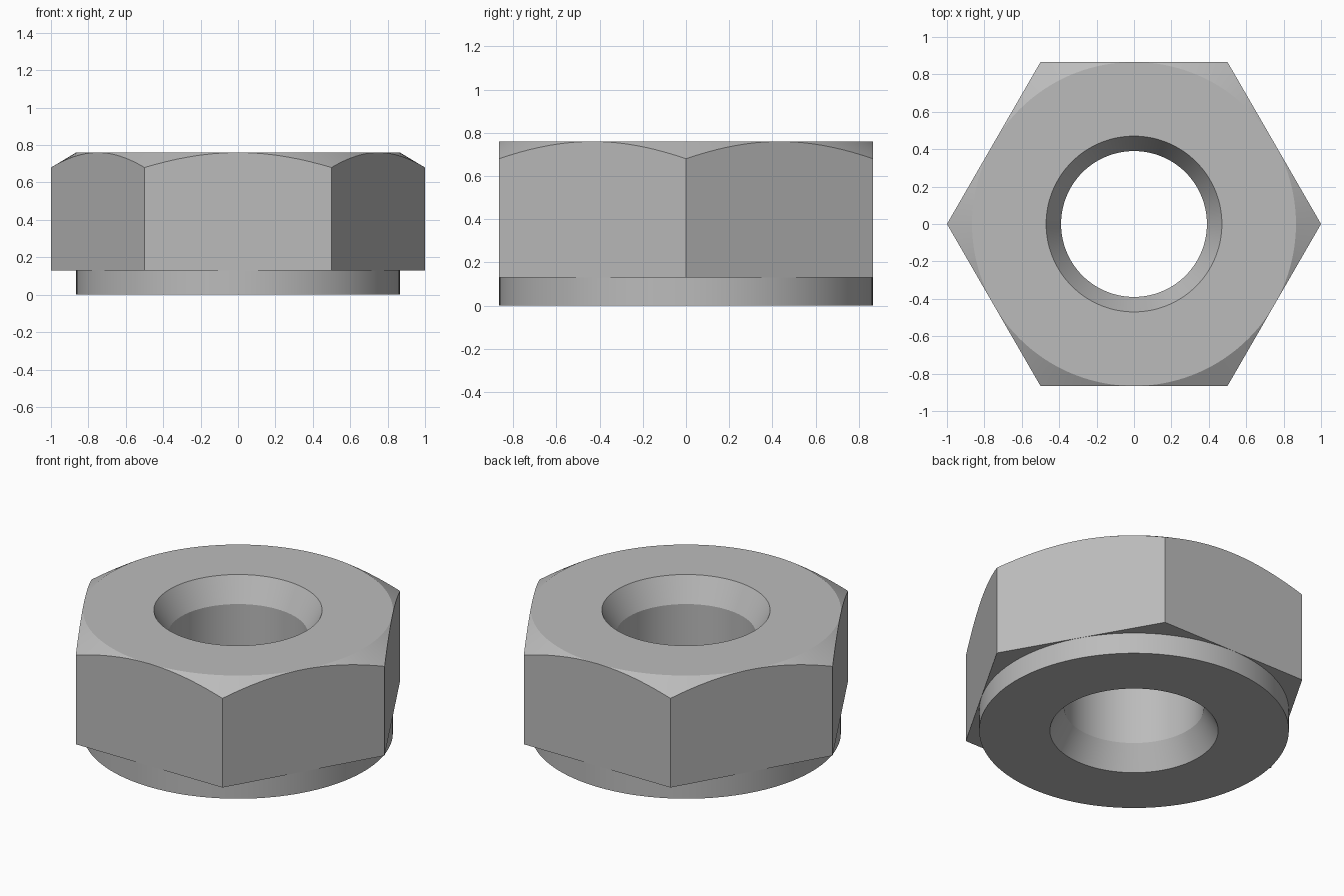
import bpy
import bmesh
import math

if "Cube" in bpy.data.objects:
    bpy.data.objects.remove(bpy.data.objects["Cube"], do_unlink=True)

SEGMENTS = 120
APOTHEM = math.cos(math.pi / 6)
HEIGHT, COLLAR_TOP, CORNER_Z = 0.76, 0.13, 0.68
COLLAR_R, BORE_R, MOUTH_R, MOUTH_DEPTH = 0.865, 0.39, 0.47, 0.145


def hex_radius(angle):
    """Distance from the axis to the hexagon outline, corners on the x axis."""
    return APOTHEM / math.cos(angle % (math.pi / 3) - math.pi / 6)


def chamfer_z(angle):
    """Height at which the conical chamfer meets the hexagon sides."""
    slope = (HEIGHT - CORNER_Z) / (1 - APOTHEM)
    return HEIGHT - slope * (hex_radius(angle) - APOTHEM)


def section(angle):
    """Closed radial cross-section of the nut at the given angle."""
    return [
        (MOUTH_R, 0), (COLLAR_R, 0), (COLLAR_R, COLLAR_TOP),
        (hex_radius(angle), COLLAR_TOP), (hex_radius(angle), chamfer_z(angle)),
        (APOTHEM, HEIGHT), (MOUTH_R, HEIGHT),
        (BORE_R, HEIGHT - MOUTH_DEPTH), (BORE_R, MOUTH_DEPTH),
    ]


# Nut body: sweep the section around the axis
bm = bmesh.new()
columns = []
for i in range(SEGMENTS):
    a = math.tau * i / SEGMENTS
    columns.append([bm.verts.new((r * math.cos(a), r * math.sin(a), z))
                    for r, z in section(a)])
for i, col in enumerate(columns):
    nxt = columns[(i + 1) % SEGMENTS]
    for j in range(len(col)):
        k = (j + 1) % len(col)
        bm.faces.new((col[j], nxt[j], nxt[k], col[k]))
# Join the chamfer to the side where they touch mid-flat
bmesh.ops.remove_doubles(bm, verts=bm.verts[:], dist=0.0001)
bmesh.ops.recalc_face_normals(bm, faces=bm.faces[:])
mesh = bpy.data.meshes.new("hex_nut")
bm.to_mesh(mesh)
bm.free()
nut = bpy.data.objects.new("hex_nut", mesh)
bpy.context.collection.objects.link(nut)

# Steel grey
steel = bpy.data.materials.new("steel_grey")
steel.use_nodes = True
color = (0.5, 0.5, 0.5, 1)
steel.diffuse_color = color
steel.node_tree.nodes["Principled BSDF"].inputs["Base Color"].default_value = color
mesh.materials.append(steel)

# Smooth round walls, crisp edges
bpy.ops.object.select_all(action="DESELECT")
nut.select_set(True)
bpy.context.view_layer.objects.active = nut
bpy.ops.object.shade_smooth_by_angle(angle=math.radians(25))
